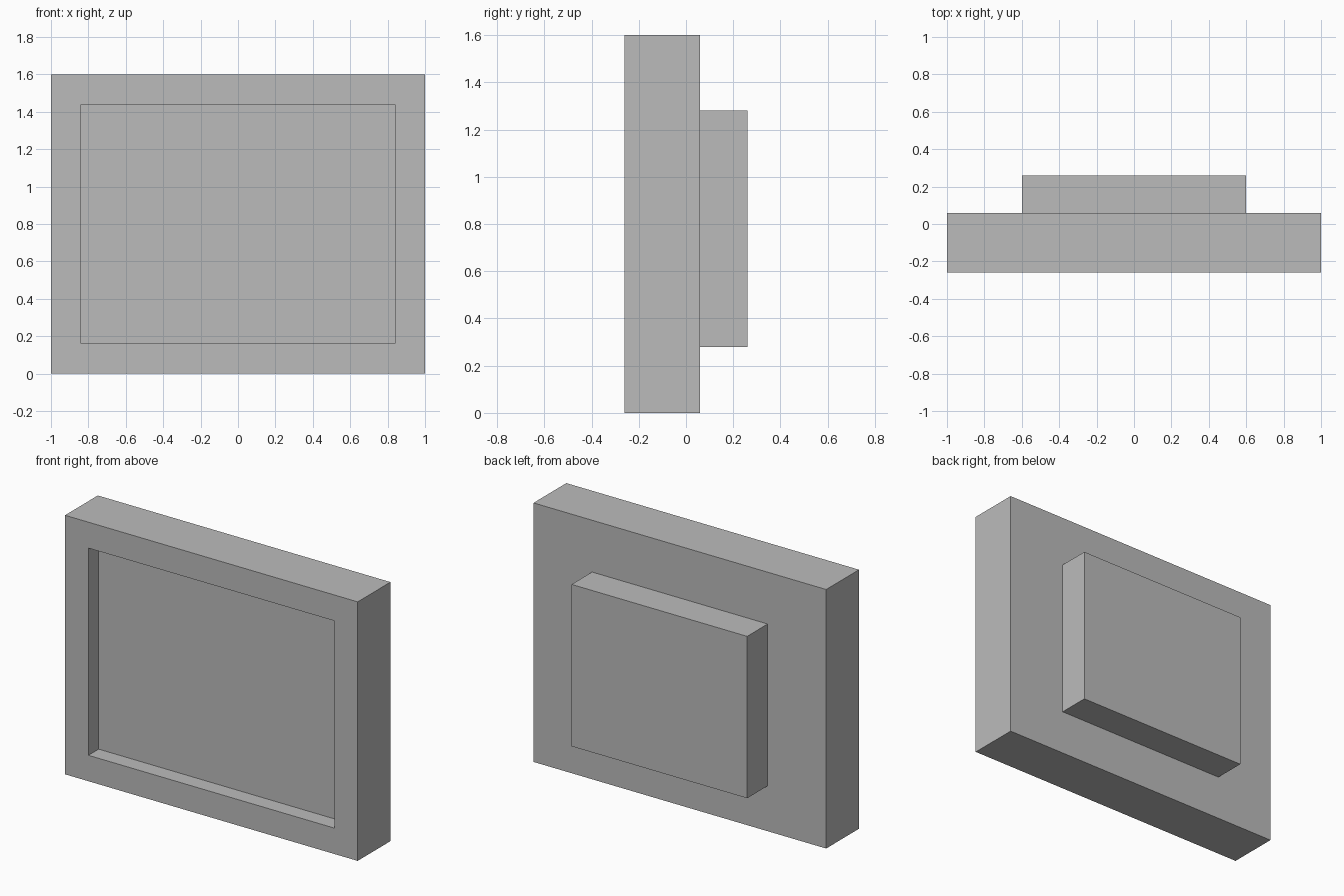
import bpy
import bmesh
from mathutils import Vector

default_cube = bpy.data.objects.get("Cube")
if default_cube:
    bpy.data.objects.remove(default_cube, do_unlink=True)

# Single plain grey
grey = bpy.data.materials.new("plain grey")
grey.use_nodes = True
colour = (0.5, 0.5, 0.5, 1)
grey.diffuse_color = colour
grey.node_tree.nodes["Principled BSDF"].inputs["Base Color"].default_value = colour


def box(name, low, high, edit=None):
    """Add a box between two corners, optionally edited before it is stored."""
    low, high = Vector(low), Vector(high)
    bm = bmesh.new()
    bmesh.ops.create_cube(bm, size=1)
    bmesh.ops.scale(bm, vec=high - low, verts=bm.verts)
    bmesh.ops.translate(bm, vec=(low + high) / 2, verts=bm.verts)
    if edit:
        edit(bm)
    mesh = bpy.data.meshes.new(name)
    bm.to_mesh(mesh)
    bm.free()
    mesh.materials.append(grey)
    obj = bpy.data.objects.new(name, mesh)
    bpy.context.collection.objects.link(obj)
    return obj


def sink_screen(bm):
    """Inset the front face for the border, then push it straight back."""
    bm.normal_update()
    front = min(bm.faces, key=lambda f: f.calc_center_median().y)
    bmesh.ops.inset_region(bm, faces=[front], thickness=0.16, use_even_offset=True)
    pushed = bmesh.ops.extrude_discrete_faces(bm, faces=[front])["faces"][0]
    bmesh.ops.translate(bm, vec=(0, 0.1, 0), verts=pushed.verts)


# Main housing with the recessed screen
box("screen_housing", (-1, -0.26, 0), (1, 0.06, 1.6), sink_screen)

# Raised block on the back
box("back_block", (-0.6, 0.06, 0.28), (0.6, 0.26, 1.28))
